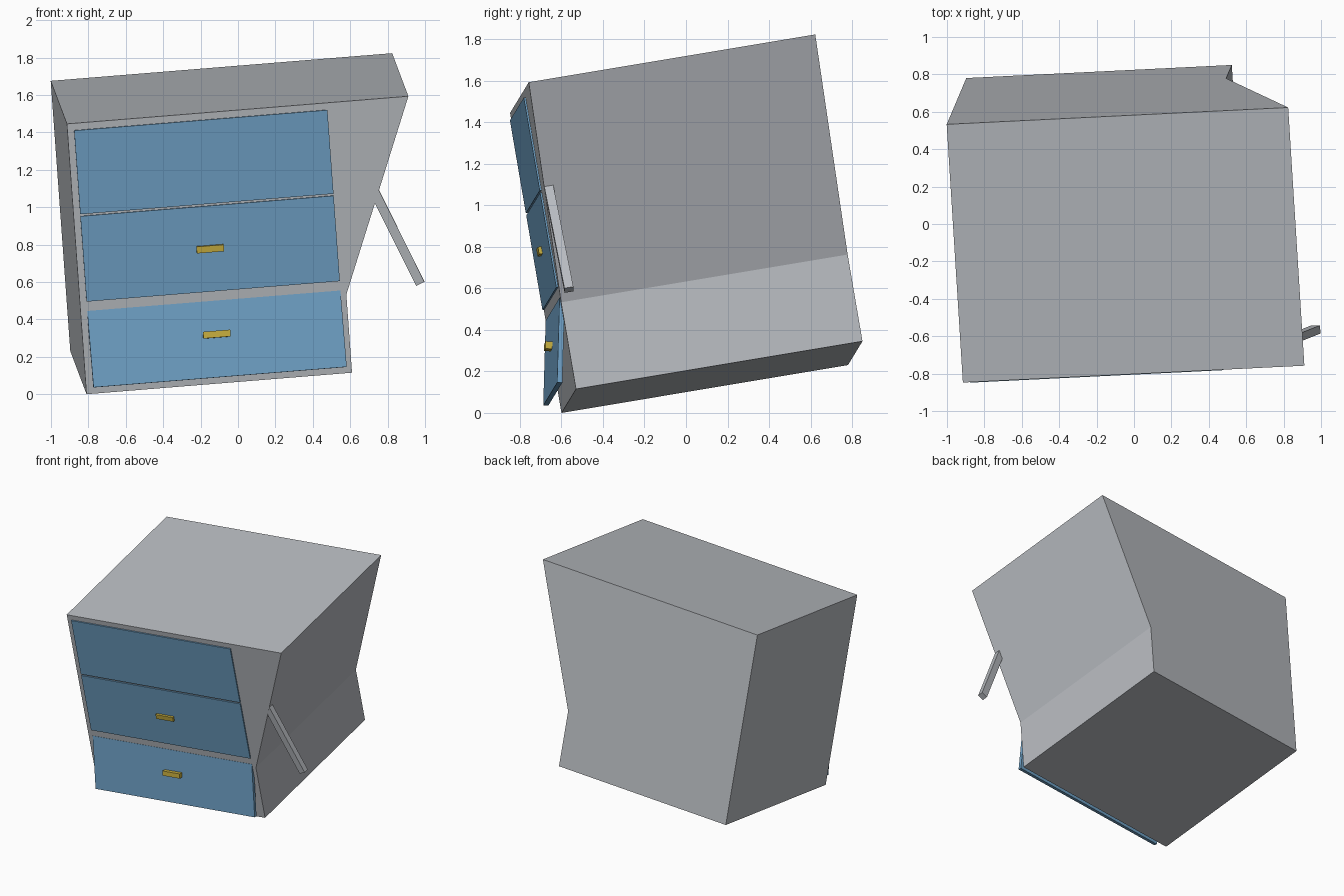
import bpy
import bmesh
import math
from mathutils import Matrix, Vector

cube = bpy.data.objects.get("Cube")
if cube:
    bpy.data.objects.remove(cube, do_unlink=True)


def material(name, color):
    mat = bpy.data.materials.new(name)
    mat.use_nodes = True
    mat.diffuse_color = (*color, 1)
    bsdf = mat.node_tree.nodes["Principled BSDF"]
    bsdf.inputs["Base Color"].default_value = (*color, 1)
    return mat


GREY = material("cabinet grey", (0.48, 0.50, 0.53))
BLUE = material("drawer blue", (0.16, 0.36, 0.57))
GOLD = material("handle gold", (0.58, 0.43, 0.05))

# Tilted frame of the whole cabinet, origin at its front lower corner
ux = Vector((1.42, 0.07, 0.115)).normalized()
uy = Vector((-0.088, 1.38, 0.23))
uy = (uy - ux * uy.dot(ux)).normalized()
uz = ux.cross(uy)
FRAME = Matrix.Translation((-0.81, -0.60, 0)) @ Matrix((ux, uy, uz)).transposed().to_4x4()


def finish(name, bm, mat, local):
    bmesh.ops.recalc_face_normals(bm, faces=bm.faces)
    mesh = bpy.data.meshes.new(name)
    bm.to_mesh(mesh)
    bm.free()
    mesh.materials.append(mat)
    obj = bpy.data.objects.new(name, mesh)
    bpy.context.collection.objects.link(obj)
    obj.matrix_world = FRAME @ local
    return obj


def box(name, low, high, mat, local=Matrix()):
    low, high = Vector(low), Vector(high)
    bm = bmesh.new()
    bmesh.ops.create_cube(bm, size=1)
    bmesh.ops.scale(bm, vec=high - low, verts=bm.verts)
    bmesh.ops.translate(bm, vec=(low + high) / 2, verts=bm.verts)
    return finish(name, bm, mat, local)


# Cabinet body: side-flared profile extruded backwards
profile = [(0, 0), (1.426, 0), (1.426, 0.425), (1.834, 1.47), (0, 1.47)]
bm = bmesh.new()
face = bm.faces.new([bm.verts.new((x, 0, z)) for x, z in profile])
back = bmesh.ops.extrude_face_region(bm, geom=[face])["geom"]
bmesh.ops.translate(bm, vec=(0, 1.402, 0),
                    verts=[v for v in back if isinstance(v, bmesh.types.BMVert)])
finish("cabinet_body", bm, GREY, Matrix())

# Two closed panels
LEFT, RIGHT = 0.036, 1.396
MID = (LEFT + RIGHT) / 2
for name, bottom, top in (("top_panel", 0.977, 1.432), ("middle_drawer", 0.502, 0.966)):
    box(name, (LEFT, -0.009, bottom), (RIGHT, 0.015, top), BLUE)

# Lower drawer front, swung out at the bottom
swing = Matrix.Translation((0, -0.002, 0.45)) @ Matrix.Rotation(-0.198, 4, "X")
box("lower_drawer", (LEFT, 0, -0.41), (RIGHT, 0.025, 0), BLUE, swing)

# Handles
HALF = Vector((0.073, 0, 0.018))
for name, z, out, local in (("middle_handle", 0.735, 0.026, Matrix()),
                            ("lower_handle", -0.18, 0.032, swing)):
    centre = Vector((MID, 0, z))
    box(name, centre - HALF - Vector((0, out, 0)), centre + HALF, GOLD, local)

# Slanted rod running through the flared side
top, bottom = Vector((1.428, 0, 1.434)), Vector((1.825, 0, 0.45))
span = bottom - top
lean = Matrix.Translation(top) @ Matrix.Rotation(math.atan2(-span.x, -span.z), 4, "Y")
box("slanted_rod", (-0.025, 0.001, -span.length), (0.025, 0.045, 0), GREY, lean)
